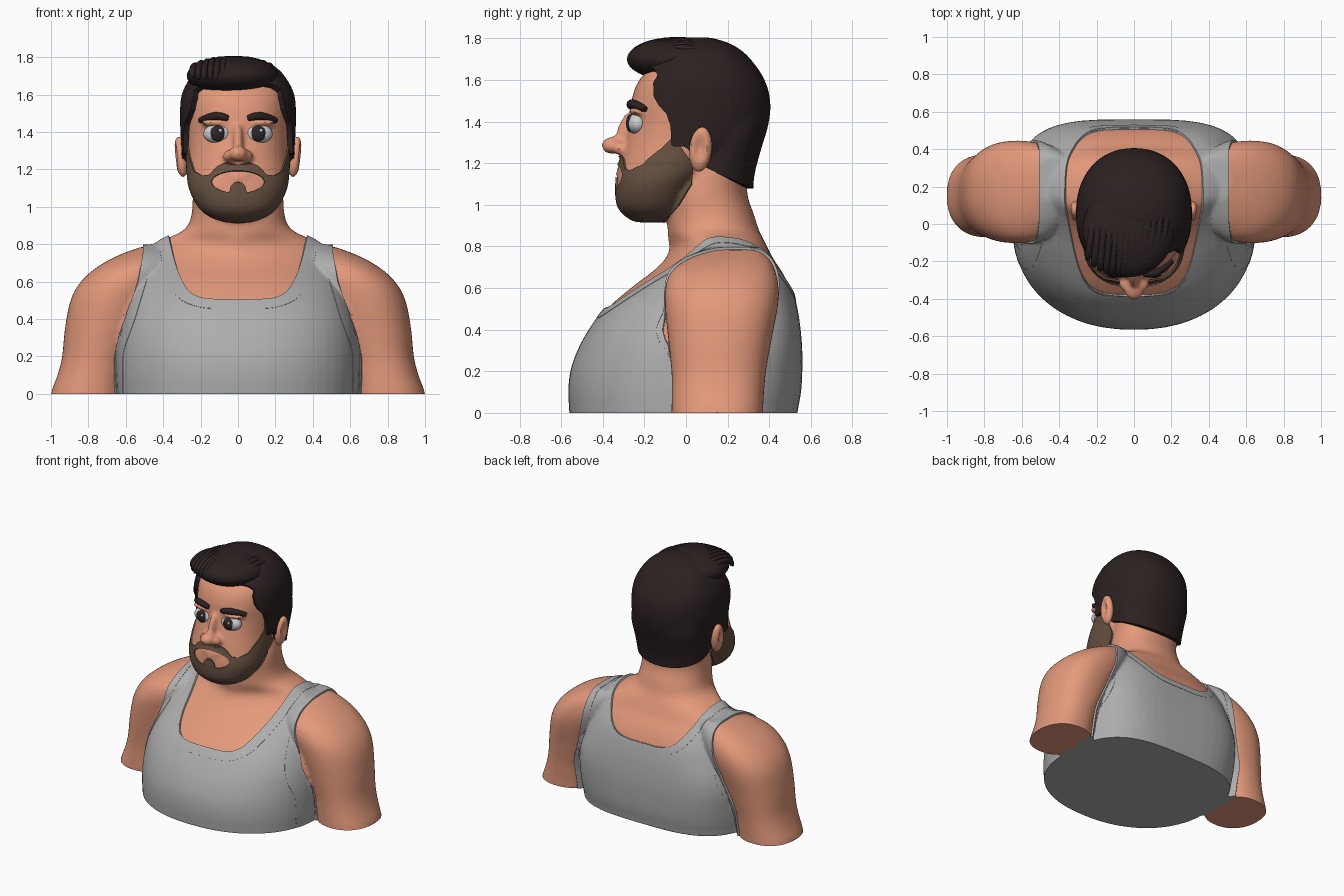
import bpy, bmesh, math
from mathutils import Matrix, Vector, Euler

if "Cube" in bpy.data.objects:
    bpy.data.objects.remove(bpy.data.objects["Cube"], do_unlink=True)


def material(name, color):
    m = bpy.data.materials.new(name)
    m.use_nodes = True
    m.diffuse_color = (*color, 1)
    bsdf = next(n for n in m.node_tree.nodes if n.type == 'BSDF_PRINCIPLED')
    bsdf.inputs["Base Color"].default_value = (*color, 1)
    return m


SKIN = material("skin", (.77, .32, .197))
HAIR = material("dark_hair", (.025, .015, .015))
BEARD = material("brown_beard", (.135, .082, .053))
SHIRT = material("grey_cotton", (.42, .42, .42))
WHITE = material("eye_white", (.6, .62, .65))
IRIS = material("dark_iris", (.025, .02, .022))


def interp(points, t):
    """Piecewise linear lookup, clamped at both ends."""
    if t <= points[0][0]:
        return points[0][1]
    for (a, va), (b, vb) in zip(points, points[1:]):
        if t <= b:
            return va + (vb - va) * (t - a) / (b - a)
    return points[-1][1]


def spline(rows, steps=4):
    """Catmull-Rom through rows of numbers."""
    out = []
    for i in range(len(rows) - 1):
        p0, p1, p2 = rows[max(i - 1, 0)], rows[i], rows[i + 1]
        p3 = rows[min(i + 2, len(rows) - 1)]
        for k in range(steps):
            t = k / steps
            out.append([.5 * (2 * b + (c - a) * t + (2 * a - 5 * b + 4 * c - d) * t * t
                              + (3 * b - a - 3 * c + d) * t ** 3)
                        for a, b, c, d in zip(p0, p1, p2, p3)])
    return out + [list(rows[-1])]


def loft(bm, rows, n=56):
    """Closed skin over (z, x0, x1, y0, y1, front and back roundness) sections."""
    rings = []
    for z, x0, x1, y0, y1, front, back in spline(rows):
        ring = []
        for i in range(n):
            c, s = math.cos(math.tau * i / n), math.sin(math.tau * i / n)
            e = 2 / (front if s < 0 else back)
            ring.append(bm.verts.new((
                (x0 + x1) / 2 + (x1 - x0) / 2 * math.copysign(abs(c) ** e, c),
                (y0 + y1) / 2 + (y1 - y0) / 2 * math.copysign(abs(s) ** e, s), z)))
        rings.append(ring)
    for lo, hi in zip(rings, rings[1:]):
        for i in range(n):
            j = (i + 1) % n
            bm.faces.new((lo[i], lo[j], hi[j], hi[i]))
    bm.faces.new(rings[0][::-1])
    bm.faces.new(rings[-1])


def ball(bm, loc, size, tilt=(0, 0, 0)):
    bmesh.ops.create_uvsphere(bm, u_segments=32, v_segments=18, radius=1,
                              matrix=Matrix.LocRotScale(Vector(loc), Euler(tilt), Vector(size)))


def finish(bm, name, *mats):
    me = bpy.data.meshes.new(name)
    bm.to_mesh(me)
    bm.free()
    ob = bpy.data.objects.new(name, me)
    bpy.context.collection.objects.link(ob)
    for m in mats:
        me.materials.append(m)
    return ob


def raise_region(bm, field, height, slot, base):
    """Cut the skin along field = 0, then lift and colour the positive side."""
    val = {v: field(v.co) for v in bm.verts}
    cuts = set()
    for e in list(bm.edges):
        a, b = e.verts
        if val[a] * val[b] >= 0:
            continue
        t = val[a] / (val[a] - val[b])
        if .12 < t < .88:
            v = bmesh.utils.edge_split(e, a, t)[1]
        else:
            p = a.co.lerp(b.co, t)
            v = a if t < .5 else b
            v.co = p
        val[v] = 0
        cuts.add(v)
    bmesh.ops.connect_verts(bm, verts=list(cuts))
    bm.normal_update()
    region = [f for f in bm.faces if f.material_index == base and sum(val[v] for v in f.verts) > 0]
    new = bmesh.ops.extrude_face_region(bm, geom=region)["geom"]
    bmesh.ops.delete(bm, geom=[f for f in region if f.is_valid], context='FACES')
    faces = {f for f in new if isinstance(f, bmesh.types.BMFace)}
    verts = [v for v in new if isinstance(v, bmesh.types.BMVert)]
    bm.normal_update()
    moves = [(v, sum((f.normal for f in v.link_faces if f in faces), Vector()).normalized())
             for v in verts]
    for v, d in moves:
        v.co += d * height
        for f in v.link_faces:
            f.material_index = slot


# Body masses: torso with neck, head, arms, nose, lids and lips
bm = bmesh.new()
torso = [(-.1, .632, -.55, .525, 2.2, 3.2), (0, .632, -.55, .525, 2.2, 3.2), (.1, .638, -.555, .542, 2.2, 3.3),
         (.2, .638, -.545, .548, 2.2, 3.5), (.3, .632, -.51, .548, 2.25, 3.7), (.4, .612, -.455, .54, 2.35, 3.8),
         (.5, .58, -.38, .525, 2.35, 3.6), (.6, .55, -.265, .5, 2.2, 3.2), (.68, .53, -.16, .46, 1.9, 2.9),
         (.74, .5, -.1, .42, 1.65, 2.7), (.79, .45, -.08, .395, 1.45, 2.6), (.83, .38, -.085, .375, 1.5, 2.5),
         (.88, .285, -.088, .35, 2, 2.2), (.95, .25, -.09, .328, 2.2, 2.2), (1.05, .242, -.09, .295, 2.2, 2.2),
         (1.15, .24, -.04, .3, 2.2, 2.2), (1.25, .24, 0, .325, 2.2, 2.2), (1.35, .24, .05, .353, 2.2, 2.2),
         (1.43, .22, .1, .36, 2.2, 2.2)]
loft(bm, [(z, -w, w, *rest) for z, w, *rest in torso])
head = [(.925, .07, -.24, -.12), (.95, .14, -.285, -.05), (1, .205, -.325, 0), (1.1, .255, -.332, .06),
        (1.2, .268, -.315, .2), (1.3, .272, -.293, .33), (1.4, .278, -.268, .368), (1.5, .28, -.262, .375),
        (1.6, .27, -.225, .345), (1.7, .21, -.13, .27), (1.75, .135, -.05, .195), (1.775, .05, .02, .11)]
loft(bm, [(z, -w, w, f, b, 2.2, 2.2) for z, w, f, b in head])
arm = [(-.1, .6, 1, -.07, .37), (0, .6, 1, -.07, .37), (.1, .59, .965, -.068, .375),
       (.2, .57, .94, -.07, .385), (.35, .5, .925, -.085, .41), (.5, .43, .895, -.1, .44),
       (.6, .37, .84, -.1, .445), (.68, .34, .75, -.07, .43), (.74, .33, .64, .01, .4), (.785, .34, .52, .12, .36)]
for s in (-1, 1):
    loft(bm, [(z, s * x0, s * x1, f, b, 2.2, 2.3) for z, x0, x1, f, b in arm])
    ball(bm, (s * .047, -.32, 1.272), (.035, .038, .032))
    ball(bm, (s * .115, -.226, 1.45), (.085, .05, .022))
ball(bm, (0, -.355, 1.285), (.05, .052, .042))
ball(bm, (0, -.3, 1.35), (.026, .035, .1), (-.3, 0, 0))
ball(bm, (0, -.308, 1.176), (.085, .026, .013))
ball(bm, (0, -.312, 1.15), (.06, .026, .013))
bmesh.ops.recalc_face_normals(bm, faces=bm.faces[:])
body = finish(bm, "body", SKIN, HAIR, BEARD, SHIRT)
rm = body.modifiers.new("blend", 'REMESH')
rm.mode, rm.voxel_size = 'VOXEL', .0135
sm = body.modifiers.new("soften", 'SMOOTH')
sm.factor, sm.iterations = .5, 7


# Regions of hair, beard and shirt on the blended body
def hair(p):
    front = interp([(1.28, -.065), (1.38, -.067), (1.44, -.085), (1.48, -.12), (1.52, -.14), (1.58, -.14),
                    (1.61, -.12), (1.64, -.14), (1.66, -.3)], p.z)
    low = interp([(0, 1.28), (.06, 1.2), (.31, 1.07)], p.y)
    return min(p.y - front, p.z - low)


def beard(p):
    x = abs(p.x)
    top = interp([(0, 1.225), (.06, 1.24), (.11, 1.215), (.15, 1.17), (.19, 1.165),
                  (.23, 1.19), (.255, 1.27), (.27, 1.36)], x)
    rear = interp([(.92, -.1), (1, -.03), (1.1, .03), (1.2, .03), (1.3, -.04)], p.z)
    mouth = (math.hypot(x / .14, (p.z - 1.132) / .058) - 1) * .06
    patch = .043 - math.hypot(x, p.z - 1.09)
    return min(top - p.z, rear - p.y, p.z - .91, max(mouth, patch))


def shirt(p):
    x = abs(p.x)
    rear = min(max(p.y / .4, 0), 1)
    u, base, power = x / .365, .5 + .08 * rear, 6 - 1.5 * rear
    rise = .83 - base
    neck = (base + rise * u ** power - p.z) / math.hypot(1, power * rise / .365 * u ** (power - 1))
    side = interp([(.2, .66), (.25, .65), (.4, .595), (.6, .535), (.75, .505)], p.z) - x
    return min(neck, side)


def trim(p):
    d = shirt(p)
    return min(d + .002, .045 - d)


deps = bpy.context.evaluated_depsgraph_get()
bm = bmesh.new()
bm.from_mesh(body.evaluated_get(deps).to_mesh())
for f in bm.faces:
    f.material_index = 0
raise_region(bm, hair, .03, 1, 0)
raise_region(bm, beard, .009, 2, 0)
raise_region(bm, shirt, .011, 3, 0)
raise_region(bm, trim, .002, 3, 3)

# Flat underside
for v in bm.verts:
    v.co.z = max(v.co.z, 0)
bmesh.ops.remove_doubles(bm, verts=[v for v in bm.verts if v.co.z == 0], dist=.004)
body.modifiers.clear()
bm.to_mesh(body.data)
bm.free()

# Eyes and ears, one of each per side
for side, s in (("right", -1), ("left", 1)):
    for part, mat, loc, size in (
            ("eyeball", WHITE, (s * .108, -.232, 1.39), (.077, .05, .053)),
            ("iris", IRIS, (s * .109, -.268, 1.392), (.04, .02, .043)),
            ("eye_glint", WHITE, (s * .109 + .014, -.284, 1.408), (.009, .005, .009))):
        bm = bmesh.new()
        ball(bm, loc, size)
        finish(bm, side + "_" + part, mat)
    bm = bmesh.new()
    ball(bm, (s * .305, .07, 1.267), (.036, .054, .108), (-.1, s * .12, 0))
    for v in bm.verts:
        # hollow of the ear
        r = math.hypot((v.co.y - .065) / .054, (v.co.z - 1.275) / .108)
        if abs(v.co.x) > .305 and r < .7:
            v.co.x -= s * .03 * (1 - r / .7)
    finish(bm, side + "_ear", SKIN)


def strands(name, mat, paths, depth):
    """Tapered tubes along the paths."""
    cu = bpy.data.curves.new(name, 'CURVE')
    cu.dimensions, cu.bevel_depth, cu.bevel_resolution, cu.use_fill_caps = '3D', depth, 3, True
    for path in paths:
        sp = cu.splines.new('POLY')
        sp.points.add(len(path) - 1)
        for i, p in enumerate(path):
            sp.points[i].co = (*p, 1)
            sp.points[i].radius = .35 + .65 * math.sin(math.pi * (i + .5) / len(path)) ** .5
    cu.materials.append(mat)
    ob = bpy.data.objects.new(name, cu)
    bpy.context.collection.objects.link(ob)


strands("eyebrows", HAIR, [spline([(s * .05, -.266, 1.473), (s * .12, -.258, 1.485), (s * .205, -.195, 1.46)])
                           for s in (-1, 1)], .022)

# Swept-up fringe: a soft mass with combed strands over it
bm = bmesh.new()
ball(bm, (-.03, -.035, 1.7), (.245, .25, .106), (0, 0, -.12))
finish(bm, "fringe_mass", HAIR)
locks = []
for i in range(13):
    u = -.84 + .14 * i
    w = math.sqrt(1 - u * u)
    path = []
    for k in range(15):
        a = math.radians(-50 + 11 * k)
        y = -.035 - .23 * w * math.sin(a) + .028 * u
        path.append((-.03 + .235 * u - .02 * math.sin(a), y, 1.7 + (.01 + .08 * w) * math.cos(a)))
    locks.append(path)
strands("fringe_strands", HAIR, locks, .019)

# Smooth shading with sharp seams
bpy.ops.object.select_all(action='DESELECT')
for ob in bpy.context.collection.objects:
    if ob.type == 'MESH':
        ob.select_set(True)
        bpy.context.view_layer.objects.active = ob
bpy.ops.object.shade_smooth_by_angle(angle=math.radians(40))
